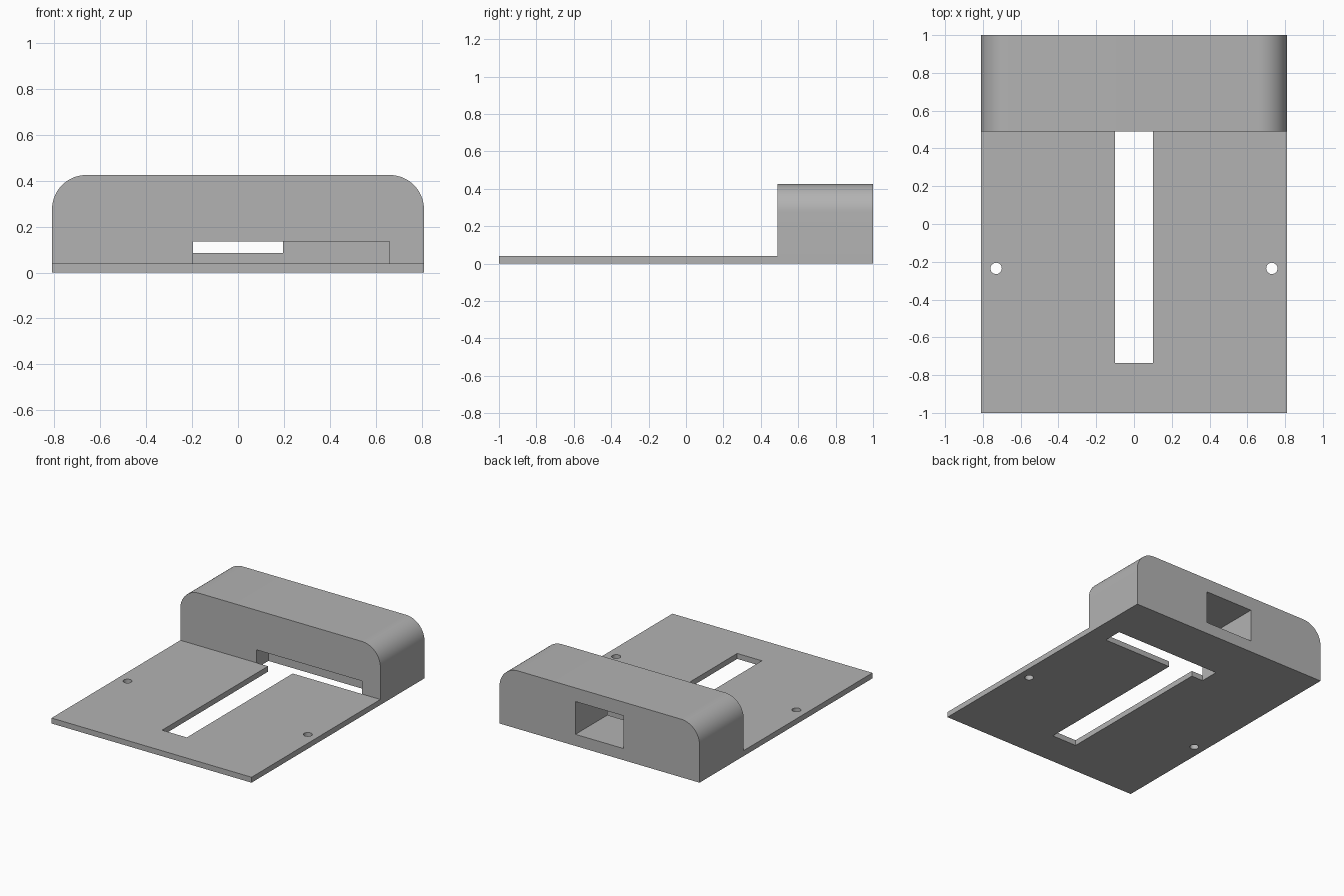
import bpy, bmesh
from math import radians, sin, cos

if "Cube" in bpy.data.objects:
    bpy.data.objects.remove(bpy.data.objects["Cube"], do_unlink=True)

HALF_W, HALF_L = 0.81, 1.0
PLATE_H, HOUSING_H = 0.04, 0.425
HOUSING_Y, POCKET_Y = 0.49, 0.63
RADIUS = 0.15

grey = bpy.data.materials.new("plain grey")
grey.use_nodes = True
colour = (0.45, 0.45, 0.45, 1)
grey.diffuse_color = colour
grey.node_tree.nodes["Principled BSDF"].inputs["Base Color"].default_value = colour


def prism(name, profile, axis, start, end):
    """Extrude a closed 2D profile along y or z."""
    bm = bmesh.new()
    place = (lambda p: (p[0], start, p[1])) if axis == "y" else (lambda p: (p[0], p[1], start))
    face = bm.faces.new([bm.verts.new(place(p)) for p in profile])
    moved = bmesh.ops.extrude_face_region(bm, geom=[face])["geom"]
    step = end - start
    bmesh.ops.translate(bm, verts=[v for v in moved if isinstance(v, bmesh.types.BMVert)],
                        vec=(0, step, 0) if axis == "y" else (0, 0, step))
    bmesh.ops.recalc_face_normals(bm, faces=bm.faces)
    mesh = bpy.data.meshes.new(name)
    bm.to_mesh(mesh)
    bm.free()
    mesh.materials.append(grey)
    obj = bpy.data.objects.new(name, mesh)
    bpy.context.collection.objects.link(obj)
    return obj


def box(name, x0, x1, y0, y1, z0, z1):
    return prism(name, [(x0, y0), (x1, y0), (x1, y1), (x0, y1)], "z", z0, z1)


def arc(cx, cy, r, a0, a1, n):
    angles = [radians(a0 + (a1 - a0) * i / n) for i in range(n + 1)]
    return [(cx + r * cos(a), cy + r * sin(a)) for a in angles]


def combine(target, tool, operation):
    bpy.context.view_layer.objects.active = target
    mod = target.modifiers.new(operation, "BOOLEAN")
    mod.operation, mod.solver, mod.object = operation, "EXACT", tool
    bpy.ops.object.modifier_apply(modifier=mod.name)
    bpy.data.objects.remove(tool, do_unlink=True)


# Flat base plate
body = box("slotted_base_with_housing", -HALF_W, HALF_W, -HALF_L, HALF_L, 0, PLATE_H)

# Housing with rounded upper corners
cx, cz = HALF_W - RADIUS, HOUSING_H - RADIUS
outline = [(-HALF_W, 0), (HALF_W, 0)]
outline += arc(cx, cz, RADIUS, 0, 90, 16) + arc(-cx, cz, RADIUS, 90, 180, 16)
combine(body, prism("housing", outline, "y", HOUSING_Y, HALF_L), "UNION")

# Wide pocket under the housing front, open below and forward
combine(body, box("pocket_low", -0.195, 0.66, HOUSING_Y, POCKET_Y, -0.1, 0.135), "DIFFERENCE")
combine(body, box("pocket_mouth", -0.195, 0.66, 0.4, 0.56, PLATE_H, 0.135), "DIFFERENCE")

# Long slot down the middle of the plate
combine(body, box("long_slot", -0.1, 0.1, -0.735, 0.55, -0.1, 0.1), "DIFFERENCE")

# Rear channel running forward into the pocket
combine(body, box("rear_channel", -0.195, 0.195, POCKET_Y, 1.1, 0.085, 0.325), "DIFFERENCE")

# Screw holes, one on each side
for side in (-1, 1):
    ring = arc(side * 0.73, -0.235, 0.03, 0, 360, 32)[:-1]
    combine(body, prism("screw_hole", ring, "z", -0.1, 0.1), "DIFFERENCE")

# Smooth the rounded corners, keep the edges sharp
bpy.ops.object.select_all(action="DESELECT")
body.select_set(True)
bpy.context.view_layer.objects.active = body
bpy.ops.object.shade_smooth_by_angle(angle=radians(30))
